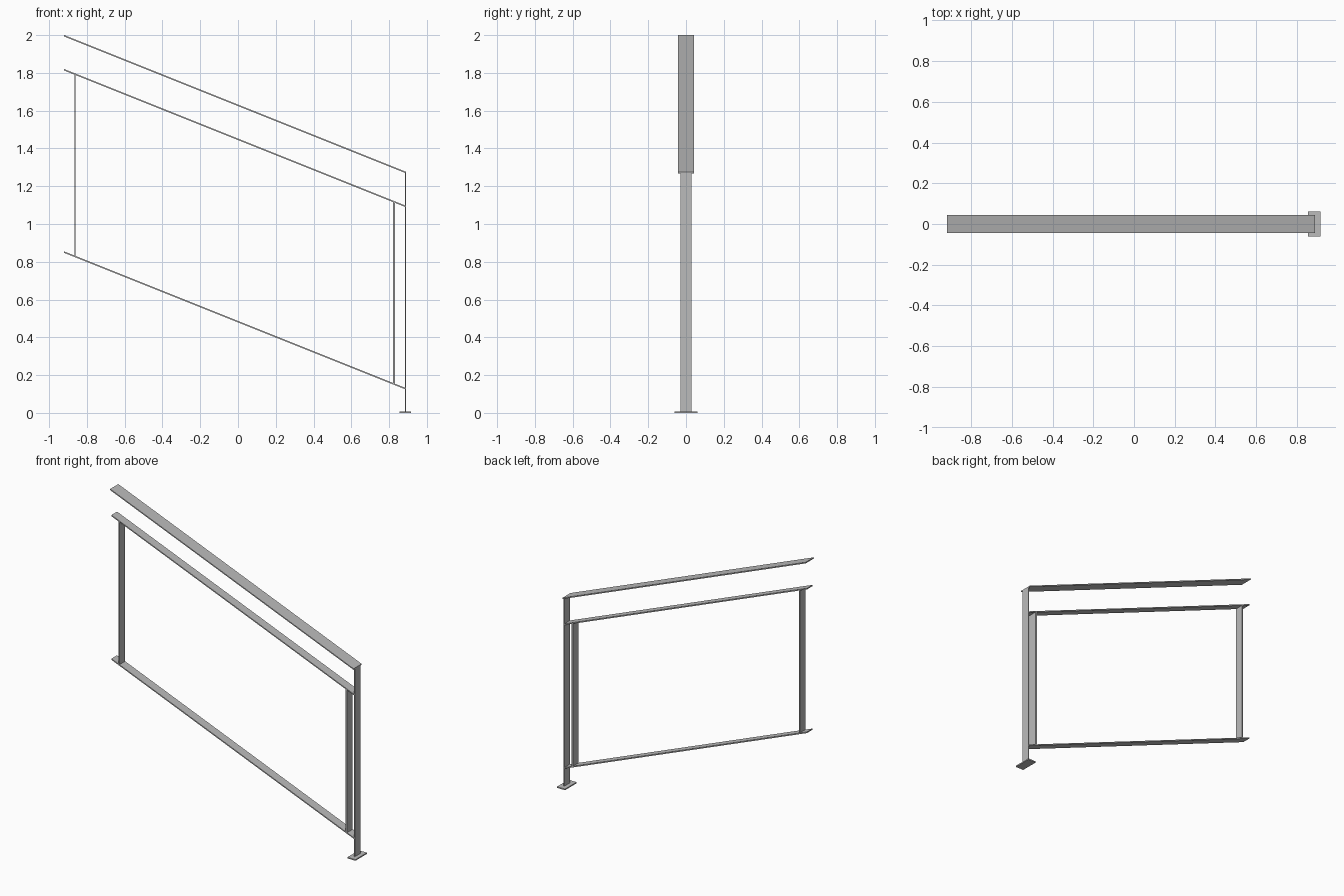
import bpy
import bmesh

cube = bpy.data.objects.get("Cube")
if cube:
    bpy.data.objects.remove(cube, do_unlink=True)

steel = bpy.data.materials.new("grey steel")
steel.use_nodes = True
grey = (0.5, 0.5, 0.5, 1)
steel.diffuse_color = grey
steel.node_tree.nodes["Principled BSDF"].inputs["Base Color"].default_value = grey

SLOPE = -0.4


def extruded(name, outline, half_width):
    """Extrude an x-z outline symmetrically across y."""
    bm = bmesh.new()
    face = bm.faces.new([bm.verts.new((x, -half_width, z)) for x, z in outline])
    result = bmesh.ops.extrude_face_region(bm, geom=[face])
    verts = [v for v in result["geom"] if isinstance(v, bmesh.types.BMVert)]
    bmesh.ops.translate(bm, verts=verts, vec=(0, 2 * half_width, 0))
    bmesh.ops.recalc_face_normals(bm, faces=bm.faces)
    mesh = bpy.data.meshes.new(name)
    bm.to_mesh(mesh)
    bm.free()
    mesh.materials.append(steel)
    obj = bpy.data.objects.new(name, mesh)
    bpy.context.collection.objects.link(obj)


def rail(name, x0, x1, top, half_width, thick=0.008):
    """Sloping flat bar; top is its upper height at x0."""
    end = top + SLOPE * (x1 - x0)
    extruded(name, [(x0, top - thick), (x1, end - thick), (x1, end), (x0, top)], half_width)


def upright(name, x, thick, low, high, half_width=0.03):
    """Vertical flat bar with ends cut to the slope; heights are at its centre."""
    h = thick / 2
    d = SLOPE * h
    extruded(name, [(x - h, low - d), (x + h, low + d), (x + h, high + d), (x - h, high - d)],
             half_width)


# Sloping rails
LEFT, RIGHT = -0.92, 0.889
rail("handrail", LEFT, RIGHT, 2.0, 0.043)
rail("middle_rail", LEFT, RIGHT - 0.006, 1.82, 0.03)
rail("bottom_rail", LEFT, RIGHT - 0.006, 0.855, 0.03)

# Infill uprights between the two lower rails
for name, x, thick in (("upper_upright", -0.863, 0.007), ("lower_upright", 0.826, 0.011)):
    drop = SLOPE * (x - LEFT)
    upright(name, x, thick, 0.855 + drop, 1.812 + drop)

# Newel post and its foot plate
upright("end_post", RIGHT - 0.003, 0.006, 0.006, 1.27)
extruded("foot_plate", [(0.856, 0), (0.916, 0), (0.916, 0.008), (0.856, 0.008)], 0.061)
